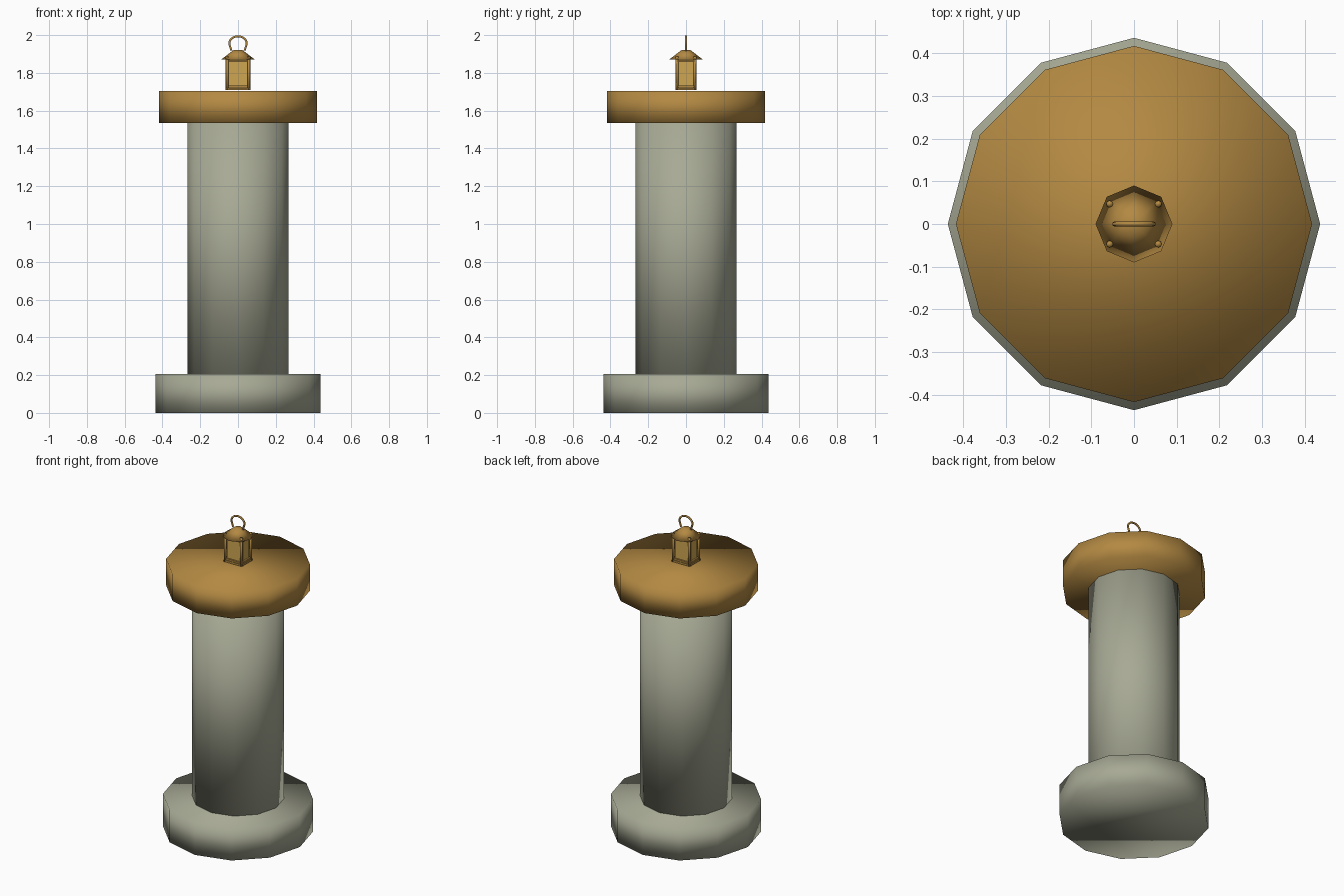
import bpy, math
from mathutils import Vector

if "Cube" in bpy.data.objects:
    bpy.data.objects.remove(bpy.data.objects["Cube"])


def material(name, rgb):
    m = bpy.data.materials.new(name)
    m.diffuse_color = (*rgb, 1)
    m.use_nodes = True
    m.node_tree.nodes["Principled BSDF"].inputs["Base Color"].default_value = m.diffuse_color
    return m


STONE = material("grey stone", (0.39, 0.40, 0.30))
BRASS = material("brass", (0.45, 0.25, 0.055))
GLASS = material("amber glass", (0.62, 0.38, 0.085))


def finish(name, mat, smooth=True):
    o = bpy.context.object
    o.name = name
    o.data.materials.append(mat)
    if smooth:
        bpy.ops.object.shade_smooth()
    return o


def cylinder(name, r, z0, z1, mat, sides=12, x=0, y=0, top=None):
    bpy.ops.mesh.primitive_cone_add(vertices=sides, radius1=r, radius2=r if top is None else top,
                                    depth=z1 - z0, location=(x, y, (z0 + z1) / 2))
    return finish(name, mat)


def box(name, size, loc, mat):
    bpy.ops.mesh.primitive_cube_add(size=1, location=loc)
    o = finish(name, mat, False)
    o.scale = size
    return o


# Pedestal: three twelve-sided drums, shaded smooth throughout
cylinder("base", 0.436, 0, 0.205, STONE)
cylinder("column", 0.268, 0.205, 1.535, STONE)
cylinder("top_slab", 0.417, 1.535, 1.705, BRASS)

# Lantern body: floor plate, glass box, corner posts and rails
PX, PY = 0.057, 0.047
box("lantern_floor", (0.128, 0.108, 0.012), (0, 0, 1.715), BRASS)
box("lantern_glass", (0.100, 0.082, 0.15), (0, 0, 1.796), GLASS)
for sx in (-1, 1):
    for sy in (-1, 1):
        cylinder("corner_post", 0.008, 1.709, 1.888, BRASS, 8, sx * PX, sy * PY)
for z in (1.727, 1.863):
    for s in (-1, 1):
        box("long_rail", (2 * PX, 0.01, 0.01), (0, s * PY, z), BRASS)
        box("side_rail", (0.01, 2 * PY, 0.01), (s * PX, 0, z), BRASS)

# Eight-sided roof
cylinder("lantern_roof", 0.09, 1.870, 1.922, BRASS, 8, top=0.022)

# Carrying loop, open at the bottom
curve = bpy.data.curves.new("handle", "CURVE")
curve.dimensions = "3D"
curve.bevel_depth = 0.006
curve.bevel_resolution = 1
pts = [Vector((-0.035, 0, 1.918))]
for i in range(13):
    a = math.radians(205 - i * 230 / 12)
    pts.append(Vector((0.046 * math.cos(a), 0, 1.956 + 0.038 * math.sin(a))))
pts.append(Vector((0.035, 0, 1.918)))
spline = curve.splines.new("POLY")
spline.points.add(len(pts) - 1)
for p, co in zip(spline.points, pts):
    p.co = (*co, 1)
curve.materials.append(BRASS)
handle = bpy.data.objects.new("handle", curve)
bpy.context.collection.objects.link(handle)
